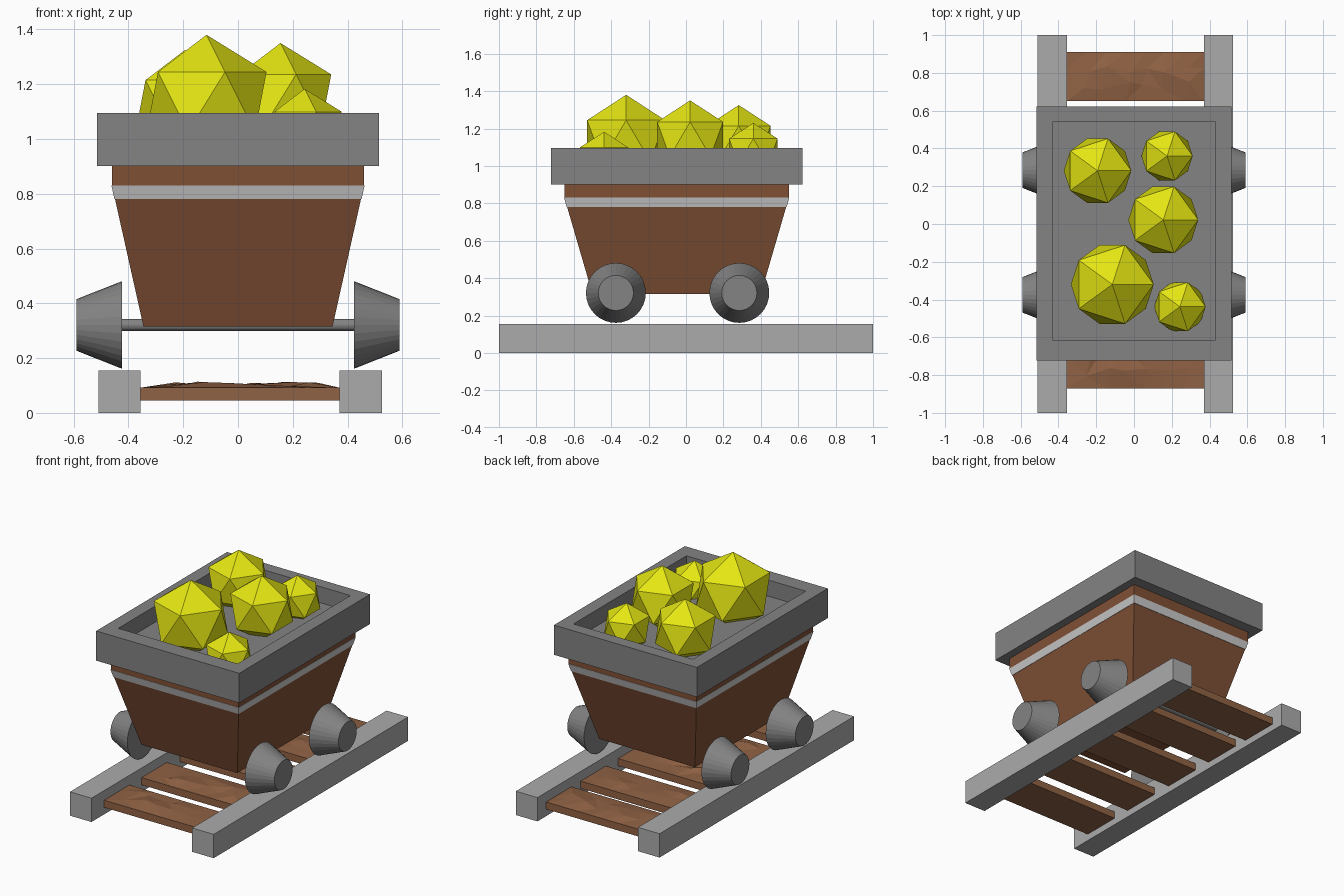
import bpy, bmesh, math, random
from mathutils import Matrix, Vector

if "Cube" in bpy.data.objects:
    bpy.data.objects.remove(bpy.data.objects["Cube"])

random.seed(4)


def material(name, rgb):
    m = bpy.data.materials.new(name)
    m.diffuse_color = (*rgb, 1)
    m.use_nodes = True
    m.node_tree.nodes["Principled BSDF"].inputs["Base Color"].default_value = m.diffuse_color
    return m


WOOD = material("body_wood", (0.217, 0.081, 0.036))
PLANK = material("plank_wood", (0.28, 0.122, 0.058))
ORE = material("yellow_ore", (0.78, 0.79, 0.006))
IRON = material("dark_iron", (0.228, 0.228, 0.228))
STEEL = material("rail_steel", (0.41, 0.41, 0.41))
BAND = material("band_steel", (0.66, 0.66, 0.66))


def finish(name, bm, mat):
    bmesh.ops.recalc_face_normals(bm, faces=bm.faces)
    me = bpy.data.meshes.new(name)
    bm.to_mesh(me)
    bm.free()
    ob = bpy.data.objects.new(name, me)
    bpy.context.collection.objects.link(ob)
    me.materials.append(mat)
    return ob


def box(name, lo, hi, mat):
    lo, hi = Vector(lo), Vector(hi)
    bm = bmesh.new()
    bmesh.ops.create_cube(bm, size=1, matrix=Matrix.Translation((lo + hi) / 2) @ Matrix.Diagonal((*(hi - lo), 1)))
    return finish(name, bm, mat)


def ring_solid(name, rings, mat):
    """Loft rectangles given as (z, half x, y min, y max), capped at both ends."""
    bm = bmesh.new()
    loops = [[bm.verts.new(co) for co in ((-hx, y0, z), (hx, y0, z), (hx, y1, z), (-hx, y1, z))]
             for z, hx, y0, y1 in rings]
    for a, b in zip(loops, loops[1:]):
        for i in range(4):
            j = (i + 1) % 4
            bm.faces.new((a[i], a[j], b[j], b[i]))
    bm.faces.new(loops[0])
    bm.faces.new(loops[-1])
    return finish(name, bm, mat)


def cone_x(name, x0, x1, r0, r1, y, z):
    """Cone or cylinder lying along x, radius r0 at x0 and r1 at x1."""
    bm = bmesh.new()
    place = Matrix.Translation(((x0 + x1) / 2, y, z)) @ Matrix.Rotation(math.copysign(math.pi / 2, x1 - x0), 4, 'Y')
    bmesh.ops.create_cone(bm, cap_ends=True, segments=32, radius1=r0, radius2=r1,
                          depth=abs(x1 - x0), matrix=place)
    return finish(name, bm, IRON)


# Rails
box("rail_left", (-0.51, -1, 0), (-0.355, 1, 0.155), STEEL)
box("rail_right", (0.37, -1, 0), (0.525, 1, 0.155), STEEL)

# Sleepers with rough hewn tops
for k, y_back in enumerate((0.91, 0.555, 0.17, -0.225, -0.61)):
    bm = bmesh.new()
    bmesh.ops.create_grid(bm, x_segments=7, y_segments=3, size=0.5)
    for v in bm.verts:
        edge = v.is_boundary
        v.co.x = v.co.x * 0.725 + 0.0075 + (0 if edge else random.uniform(-0.03, 0.03))
        v.co.y = v.co.y * 0.26 + y_back - 0.13 + (0 if edge else random.uniform(-0.025, 0.025))
        v.co.z = 0.092 if edge else random.uniform(0.093, 0.114)
    bmesh.ops.triangulate(bm, faces=bm.faces)
    rim = [e for e in bm.edges if e.is_boundary]
    ext = bmesh.ops.extrude_edge_only(bm, edges=rim)["geom"]
    for v in ext:
        if isinstance(v, bmesh.types.BMVert):
            v.co.z = 0.045
    bmesh.ops.contextual_create(bm, geom=[e for e in ext if isinstance(e, bmesh.types.BMEdge)])
    finish(f"sleeper_{k + 1}", bm, PLANK)

# Tapered tub, metal band and hollow rim tray
ring_solid("tub", [(0.315, 0.345, -0.50, 0.40), (0.83, 0.46, -0.65, 0.55), (0.91, 0.46, -0.65, 0.55)], WOOD)
ring_solid("band", [(0.78, 0.451, -0.638, 0.538), (0.83, 0.462, -0.652, 0.552)], BAND)
ring_solid("rim", [(0.902, 0.515, -0.723, 0.623), (1.095, 0.515, -0.723, 0.623),
                   (1.095, 0.43, -0.618, 0.543), (0.99, 0.43, -0.618, 0.543)], IRON)

# Axles and conical wheels
for end, y in (("front", -0.375), ("back", 0.285)):
    cone_x(f"{end}_axle", -0.45, 0.45, 0.022, 0.022, y, 0.321)
    for side, s in (("left", -1), ("right", 1)):
        cone_x(f"{end}_{side}_wheel", s * 0.423, s * 0.59, 0.16, 0.094, y, 0.321)

# Ore chunks: x, y, top z, radius
for k, (x, y, top, r) in enumerate(((-0.115, -0.32, 1.38, 0.245), (0.155, 0.022, 1.35, 0.207),
                                    (-0.193, 0.282, 1.325, 0.2), (0.175, 0.36, 1.23, 0.152),
                                    (0.243, -0.438, 1.183, 0.152))):
    bm = bmesh.new()
    bmesh.ops.create_icosphere(bm, subdivisions=1, radius=r, matrix=Matrix.Translation((x, y, top - r)))
    finish(f"ore_{k + 1}", bm, ORE)
